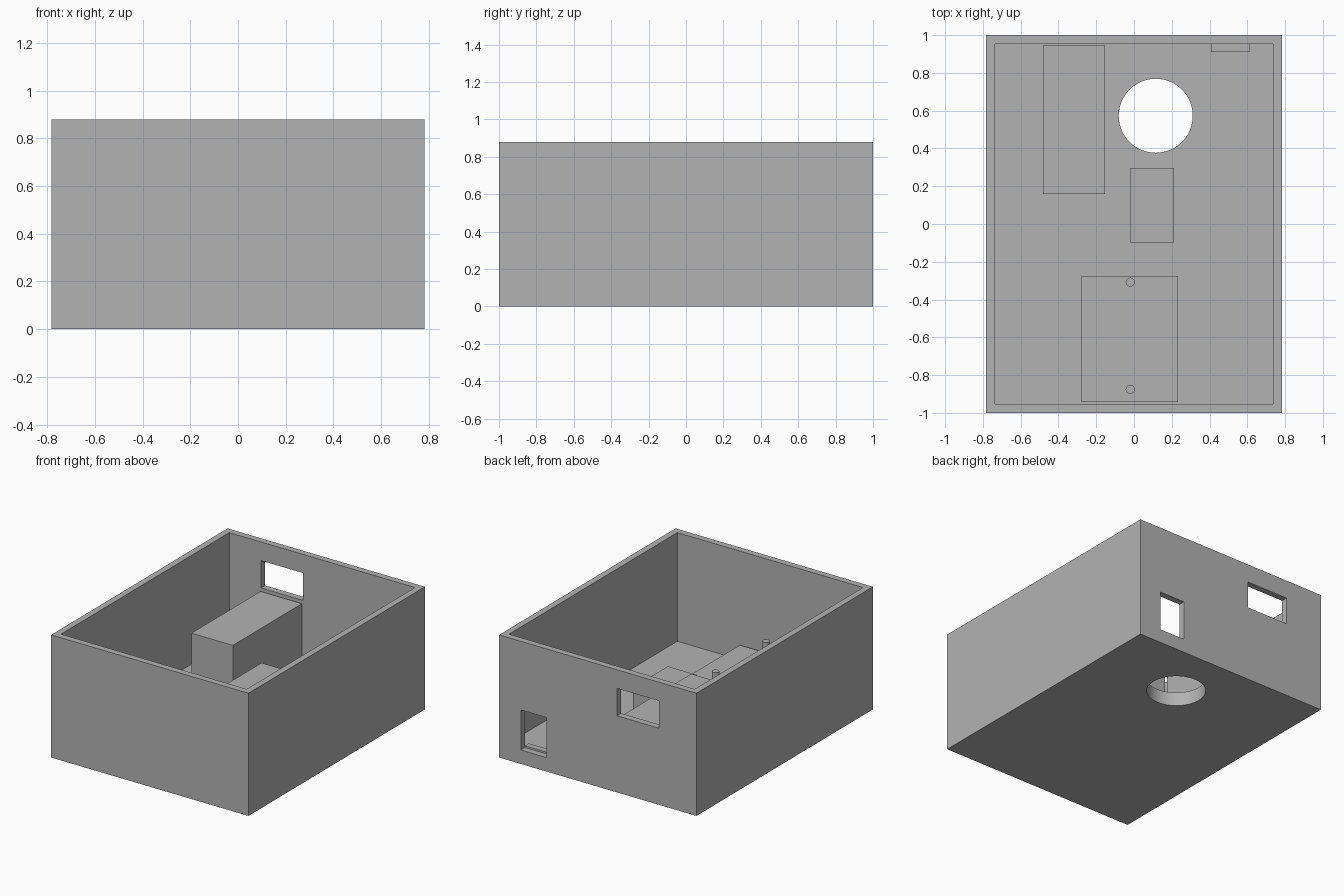
import bpy
import math

cube = bpy.data.objects.get("Cube")
if cube:
    bpy.data.objects.remove(cube, do_unlink=True)

# Main dimensions
HALF_X, HALF_Y, HEIGHT = 0.783, 1.0, 0.88
WALL, FLOOR = 0.046, 0.10
IN_X, IN_Y = HALF_X - WALL, HALF_Y - WALL

gray = bpy.data.materials.new("plain_gray")
gray.use_nodes = True
gray.diffuse_color = (0.45, 0.45, 0.45, 1)
gray.node_tree.nodes["Principled BSDF"].inputs["Base Color"].default_value = (0.45, 0.45, 0.45, 1)


def box(name, x, y, z):
    """Axis-aligned box from (min, max) ranges."""
    bpy.ops.mesh.primitive_cube_add(size=1, location=[sum(r) / 2 for r in (x, y, z)])
    ob = bpy.context.object
    ob.name = name
    ob.scale = [r[1] - r[0] for r in (x, y, z)]
    bpy.ops.object.transform_apply(location=False, rotation=False, scale=True)
    ob.data.materials.append(gray)
    return ob


def cylinder(name, x, y, z, radius, sides):
    bpy.ops.mesh.primitive_cylinder_add(vertices=sides, radius=radius, depth=z[1] - z[0],
                                        location=(x, y, sum(z) / 2))
    ob = bpy.context.object
    ob.name = name
    ob.data.materials.append(gray)
    bpy.ops.object.shade_smooth_by_angle(angle=math.radians(30))
    return ob


def cut(target, cutter):
    """Subtract the cutter from the target and delete it."""
    cutter.hide_render = True
    mod = target.modifiers.new("cut", 'BOOLEAN')
    mod.operation = 'DIFFERENCE'
    mod.solver = 'EXACT'
    mod.object = cutter
    bpy.context.view_layer.objects.active = target
    bpy.ops.object.modifier_apply(modifier=mod.name)
    bpy.data.objects.remove(cutter, do_unlink=True)


# Open-topped case with a round floor hole and two back wall openings
case = box("case", (-HALF_X, HALF_X), (-HALF_Y, HALF_Y), (0, HEIGHT))
cut(case, box("cavity_cutter", (-IN_X, IN_X), (-IN_Y, IN_Y), (FLOOR, HEIGHT + 0.2)))
cut(case, cylinder("floor_hole_cutter", 0.115, 0.573, (-0.1, FLOOR + 0.1), 0.196, 48))
back = (IN_Y - 0.02, HALF_Y + 0.1)
cut(case, box("upper_opening_cutter", (-0.485, -0.152), back, (0.55, 0.746)))
cut(case, box("lower_opening_cutter", (0.407, 0.611), back, (FLOOR, 0.387)))
bpy.ops.object.select_all(action='DESELECT')
case.select_set(True)
bpy.context.view_layer.objects.active = case
bpy.ops.object.shade_smooth_by_angle(angle=math.radians(30))

# Blocks standing on the floor
box("tall_block", (-0.482, -0.153), (0.16, 0.944), (FLOOR, 0.53))
box("middle_block", (-0.02, 0.212), (-0.097, 0.296), (FLOOR, 0.388))
box("front_block", (-0.278, 0.232), (-0.942, -0.275), (FLOOR, 0.212))
box("opening_ledge", (0.407, 0.611), (0.91, IN_Y), (FLOOR, 0.113))

# Pins on the front block
for name, y in (("front_pin", -0.876), ("rear_pin", -0.308)):
    cylinder(name, -0.02, y, (0.212, 0.335), 0.024, 24)
